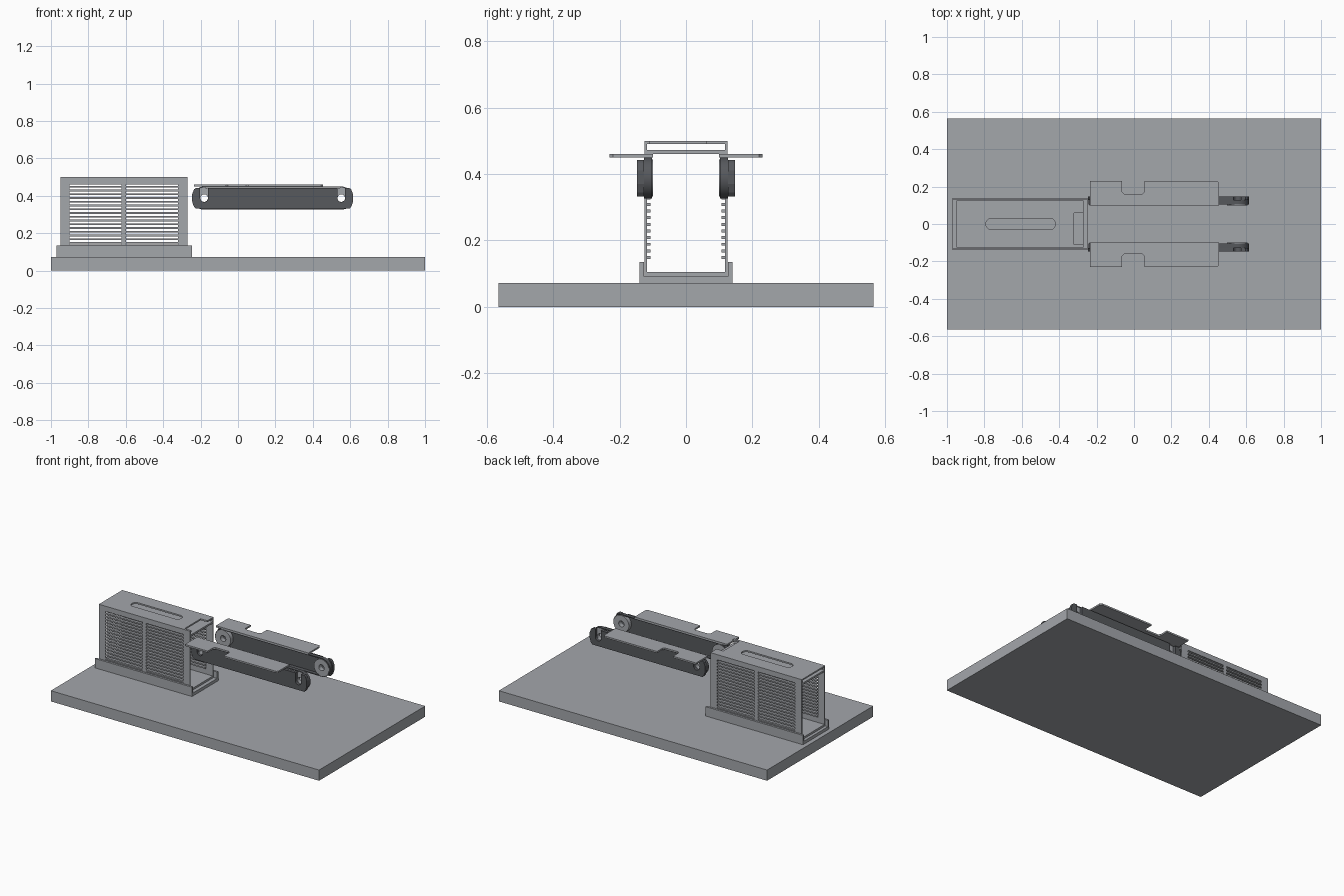
import bpy, bmesh, math
from mathutils import Matrix, Vector

cube = bpy.data.objects.get("Cube")
if cube:
    bpy.data.objects.remove(cube, do_unlink=True)


def material(name, rgb):
    m = bpy.data.materials.new(name)
    m.use_nodes = True
    m.diffuse_color = (*rgb, 1)
    m.node_tree.nodes["Principled BSDF"].inputs["Base Color"].default_value = (*rgb, 1)
    return m


LIGHT = material("light grey metal", (0.37, 0.385, 0.41))
DARK = material("dark grey plastic", (0.095, 0.10, 0.11))


def add_object(name, mesh, mat):
    mesh.materials.clear()
    mesh.materials.append(mat)
    ob = bpy.data.objects.new(name, mesh)
    bpy.context.scene.collection.objects.link(ob)
    return ob


def boxes(name, mat, *ranges):
    """One object made of boxes, each given as (x0, x1, y0, y1, z0, z1)."""
    bm = bmesh.new()
    for x0, x1, y0, y1, z0, z1 in ranges:
        size = Matrix.Diagonal((x1 - x0, abs(y1 - y0), z1 - z0, 1))
        centre = Matrix.Translation(((x0 + x1) / 2, (y0 + y1) / 2, (z0 + z1) / 2))
        bmesh.ops.create_cube(bm, size=1, matrix=centre @ size)
    mesh = bpy.data.meshes.new(name)
    bm.to_mesh(mesh)
    bm.free()
    return add_object(name, mesh, mat)


def plate(name, mat, loops, lo, hi, upright=False, smooth=False):
    """Extrude an outline with holes along z, or along y when upright."""
    cu = bpy.data.curves.new(name, "CURVE")
    cu.dimensions = "2D"
    cu.fill_mode = "BOTH"
    cu.extrude = abs(hi - lo) / 2
    for loop in loops:
        s = cu.splines.new("POLY")
        s.points.add(len(loop) - 1)
        for p, (a, b) in zip(s.points, loop):
            p.co = (a, b, 0, 1)
        s.use_cyclic_u = True
    temp = bpy.data.objects.new(name + "_outline", cu)
    mesh = bpy.data.meshes.new_from_object(temp)
    bpy.data.objects.remove(temp)
    bpy.data.curves.remove(cu)
    mid = (lo + hi) / 2
    if upright:
        mesh.transform(Matrix.Translation((0, mid, 0)) @ Matrix.Rotation(math.pi / 2, 4, "X"))
    else:
        mesh.transform(Matrix.Translation((0, 0, mid)))
    bm = bmesh.new()
    bm.from_mesh(mesh)
    bmesh.ops.remove_doubles(bm, verts=bm.verts, dist=1e-5)
    bmesh.ops.recalc_face_normals(bm, faces=bm.faces)
    for f in bm.faces:
        f.smooth = smooth
        f.material_index = 0
    bm.to_mesh(mesh)
    bm.free()
    if smooth:
        mesh.set_sharp_from_angle(angle=math.radians(35))
    return add_object(name, mesh, mat)


def rect(x0, x1, y0, y1):
    return [(x0, y0), (x1, y0), (x1, y1), (x0, y1)]


def arc(cx, cy, r, a0, a1, n):
    return [(cx + r * math.cos(math.radians(a0 + (a1 - a0) * i / n)),
             cy + r * math.sin(math.radians(a0 + (a1 - a0) * i / n))) for i in range(n + 1)]


def stadium(x0, x1, y, r, n=16):
    return arc(x0, y, r, 90, 270, n) + arc(x1, y, r, -90, 90, n)


def circle(cx, cy, r, n=32):
    return arc(cx, cy, r, 0, 360, n)[:-1]


# Base slab and open-ended tray
boxes("base_slab", LIGHT, (-1, 1, -0.565, 0.565, 0, 0.072))
boxes("tray", LIGHT,
      (-0.97, -0.245, -0.127, 0.127, 0.072, 0.092),
      (-0.97, -0.245, -0.14, -0.127, 0.072, 0.135),
      (-0.97, -0.245, 0.127, 0.14, 0.072, 0.135))

# Louvred housing
X0, X1 = -0.95, -0.27
boxes("housing_floor", LIGHT, (X0, X1, -0.118, 0.118, 0.092, 0.105))
boxes("housing_inner_ceiling", LIGHT, (X0, X1, -0.118, 0.118, 0.460, 0.472))
top_outline = [(X0, -0.125), (X1, -0.125), (X1, -0.11), (-0.32, -0.11),
               (-0.32, 0.06), (X1, 0.06), (X1, 0.125), (X0, 0.125)]
plate("housing_top", LIGHT, [top_outline, stadium(-0.762, -0.45, 0, 0.03)], 0.49, 0.5)
windows = [(-0.9, -0.624), (-0.6, -0.32)]
for side, s in (("left", 1), ("right", -1)):
    plate("housing_wall_" + side, LIGHT,
          [rect(X0, X1, 0.092, 0.49)] + [rect(a, b, 0.14, 0.465) for a, b in windows],
          s * 0.118, s * 0.125, upright=True)
    slats = [(a, b, s * 0.107, s * 0.125, 0.144 + 0.02 * i, 0.153 + 0.02 * i)
             for i in range(16) for a, b in windows]
    boxes("louvre_slats_" + side, LIGHT, *slats)

# Roller arms
R0, R1, RZ = -0.181, 0.552, 0.388
slots = []
for cx in (R1, R0):
    slots += [(cx + 0.021, 0.442)] + arc(cx, RZ, 0.021, 0, -180, 12) + [(cx - 0.021, 0.442)]
body = [(-0.225, 0.332), (0.597, 0.332), (0.607, 0.345), (0.615, 0.37),
        (0.615, 0.41), (0.605, 0.435), (0.595, 0.442)] + slots + \
       [(-0.225, 0.442), (-0.235, 0.435), (-0.245, 0.41), (-0.245, 0.37), (-0.237, 0.345)]

for side, s in (("left", 1), ("right", -1)):
    plate("arm_body_" + side, DARK, [body], s * 0.127, s * 0.147, upright=True)
    plate("belt_" + side, DARK,
          [stadium(R0, R1, RZ, 0.062), stadium(R0, R1, RZ, 0.056)],
          s * 0.103, s * 0.127, upright=True, smooth=True)
    for end, cx in (("rear", R0), ("front", R1)):
        plate(f"roller_{end}_{side}", LIGHT, [circle(cx, RZ, 0.056), circle(cx, RZ, 0.02)],
              s * 0.1, s * 0.127, upright=True, smooth=True)
    # Flange with a clipped notch on its outer edge
    flange = [(-0.235, 0.1), (0.455, 0.1), (0.455, 0.22), (0.445, 0.23), (0.055, 0.23),
              (0.055, 0.172), (0.043, 0.16), (-0.053, 0.16), (-0.065, 0.172),
              (-0.065, 0.23), (-0.235, 0.23)]
    plate("flange_" + side, LIGHT, [[(x, s * y) for x, y in flange]], 0.45, 0.461)
